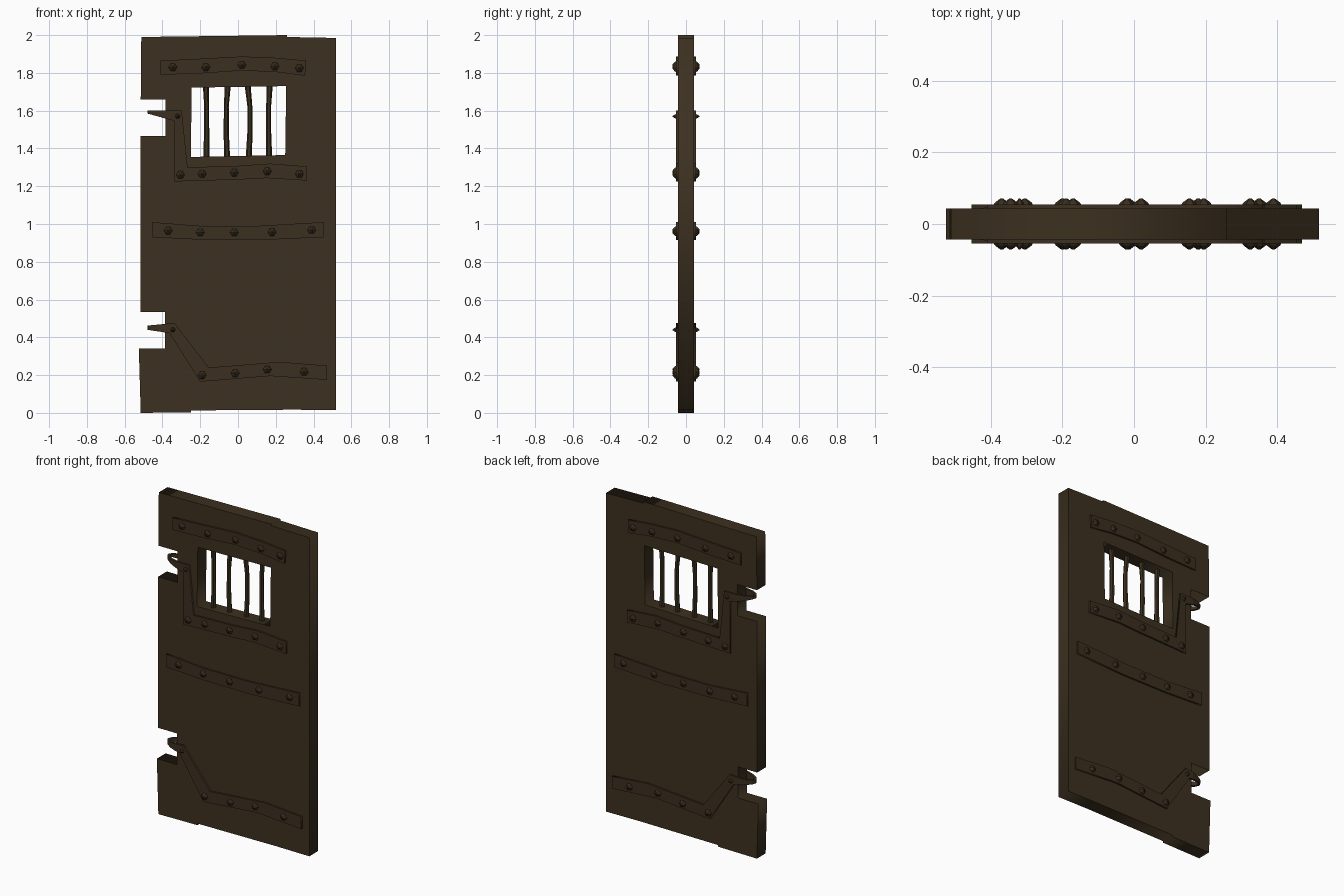
import bpy, bmesh, math

if "Cube" in bpy.data.objects:
    bpy.data.objects.remove(bpy.data.objects["Cube"])

def material(name, color):
    m = bpy.data.materials.new(name)
    m.diffuse_color = color
    m.use_nodes = True
    m.node_tree.nodes["Principled BSDF"].inputs["Base Color"].default_value = m.diffuse_color
    return m

wood = material("dark_wood", (0.046, 0.030, 0.014, 1))
iron = material("dark_iron", (0.044, 0.029, 0.014, 1))

def plate(name, outlines, y, half, mat):
    """Extruded front-view outline (further outlines cut holes)."""
    cu = bpy.data.curves.new(name, 'CURVE')
    cu.dimensions = '2D'
    cu.fill_mode = 'BOTH'
    cu.extrude = half
    for pts in outlines:
        s = cu.splines.new('POLY')
        s.points.add(len(pts) - 1)
        for p, (x, z) in zip(s.points, pts):
            p.co = (x, z, 0, 1)
        s.use_cyclic_u = True
    ob = bpy.data.objects.new(name, cu)
    bpy.context.collection.objects.link(ob)
    ob.location.y = y
    ob.rotation_euler.x = math.pi / 2
    bpy.ops.object.select_all(action='DESELECT')
    ob.select_set(True)
    bpy.context.view_layer.objects.active = ob
    bpy.ops.object.convert(target='MESH')
    ob = bpy.context.view_layer.objects.active
    ob.data.materials.clear()
    ob.data.materials.append(mat)
    return ob

def loft(name, rings, mat):
    """Closed solid through a list of equal-length vertex rings."""
    bm = bmesh.new()
    vs = [[bm.verts.new(p) for p in r] for r in rings]
    n = len(rings[0])
    for a, b in zip(vs, vs[1:]):
        for i in range(n):
            j = (i + 1) % n
            bm.faces.new((a[i], a[j], b[j], b[i]))
    bm.faces.new(vs[0][::-1])
    bm.faces.new(vs[-1])
    bmesh.ops.recalc_face_normals(bm, faces=bm.faces)
    me = bpy.data.meshes.new(name)
    bm.to_mesh(me)
    bm.free()
    me.materials.append(mat)
    ob = bpy.data.objects.new(name, me)
    bpy.context.collection.objects.link(ob)
    return ob

# Door slab: hinge notches on the left, window hole
slab = [(-0.515, 0), (-0.248, 0.003), (-0.248, 0.013), (0.29, 0.017), (0.518, 0.015),
        (0.518, 1.985), (0.26, 1.99), (0.26, 2.0), (-0.512, 1.99), (-0.515, 1.66),
        (-0.383, 1.66), (-0.383, 1.467), (-0.517, 1.467), (-0.517, 0.533),
        (-0.387, 0.533), (-0.387, 0.34), (-0.525, 0.34)]
window = [(-0.25, 1.355), (0.25, 1.365), (0.255, 1.73), (-0.245, 1.722)]
plate("door_slab", [slab, window], 0, 0.043, wood)

# Window bars, slightly bent
for i, (x, bend) in enumerate([(-0.168, 0.002), (-0.058, -0.004), (0.057, 0.006), (0.165, -0.003)]):
    rings = []
    for z, dx, r in [(1.35, 0, 0.016), (1.48, bend, 0.014), (1.62, bend, 0.013), (1.735, -bend, 0.016)]:
        rings.append([(x + dx + r * math.cos(k * math.pi / 3), r * math.sin(k * math.pi / 3), z)
                      for k in range(6)])
    loft(f"window_bar_{i + 1}", rings, iron)

# Iron straps and their rivets, on both faces
straps = {
    "top_strap": ([(-0.41, 1.79), (-0.2, 1.797), (0.02, 1.812), (0.2, 1.805), (0.355, 1.785),
                   (0.36, 1.865), (0.2, 1.88), (0.02, 1.887), (-0.2, 1.875), (-0.41, 1.865)],
                  [(-0.345, 1.83), (-0.17, 1.83), (0.02, 1.842), (0.195, 1.835), (0.325, 1.825)]),
    "upper_hinge_strap": ([(-0.338, 1.225), (0, 1.235), (0.15, 1.243), (0.365, 1.23),
                           (0.365, 1.305), (0.17, 1.32), (0, 1.308), (-0.267, 1.30),
                           (-0.298, 1.60), (-0.338, 1.60)],
                          [(-0.32, 1.57), (-0.305, 1.26), (-0.19, 1.265), (-0.02, 1.272),
                           (0.155, 1.28), (0.325, 1.265)]),
    "middle_strap": ([(-0.455, 0.93), (-0.2, 0.917), (0.12, 0.915), (0.455, 0.93),
                      (0.455, 1.01), (0.1, 0.99), (-0.2, 0.99), (-0.455, 1.01)],
                     [(-0.37, 0.965), (-0.2, 0.955), (-0.02, 0.955), (0.18, 0.957), (0.39, 0.968)]),
    "lower_hinge_strap": ([(-0.2, 0.165), (0.17, 0.195), (0.47, 0.175), (0.47, 0.25),
                           (0.22, 0.27), (-0.155, 0.24), (-0.335, 0.475), (-0.365, 0.425)],
                          [(-0.345, 0.44), (-0.19, 0.2), (-0.015, 0.21), (0.155, 0.23), (0.35, 0.217)]),
}
for side, label in ((-1, "front"), (1, "back")):
    for name, (outline, rivets) in straps.items():
        plate(f"{name}_{label}", [outline], side * 0.047, 0.007, iron)
        for i, (x, z) in enumerate(rivets):
            size = 0.6 if z in (1.57, 0.44) else 1
            rings = [[(x + r * size * math.cos(k * math.pi / 3), side * y,
                       z + r * size * math.sin(k * math.pi / 3)) for k in range(6)]
                     for r, y in [(0.023, 0.053), (0.019, 0.06), (0.004, 0.071)]]
            loft(f"{name}_{label}_rivet_{i + 1}", rings, iron)

# Hinge eyes: tapered loops joining the front and back straps through the notch
def hinge_eye(name, root, tip):
    half = [(-0.335, 0.054), (-0.39, 0.053), (-0.435, 0.042), (-0.468, 0.022)]
    path = [(x, -y) for x, y in half] + [(-0.48, 0)] + half[::-1]
    rings = []
    for x, y in path:
        t = (-0.335 - x) / 0.145
        lo, hi = (a + (b - a) * t for a, b in zip(root, tip))
        xi, yi = x + 0.014 * max(0, t - 0.3) / 0.7, y * 0.74
        rings.append([(x, y, lo), (x, y, hi), (xi, yi, hi), (xi, yi, lo)])
    loft(name, rings, iron)

hinge_eye("upper_hinge_eye", (1.545, 1.60), (1.585, 1.602))
hinge_eye("lower_hinge_eye", (0.418, 0.476), (0.44, 0.462))
